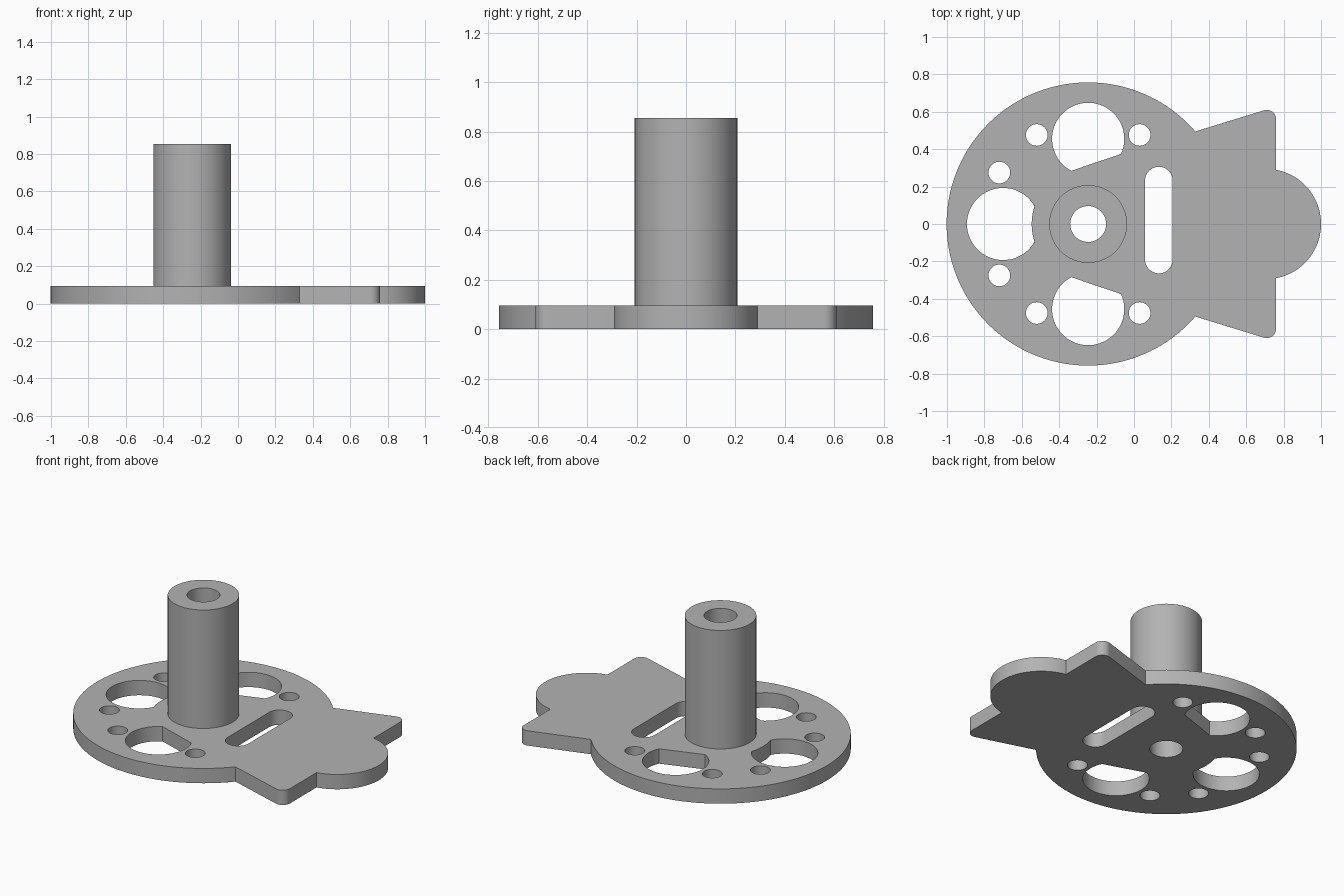
import bpy
import bmesh
from math import cos, sin, radians

if "Cube" in bpy.data.objects:
    bpy.data.objects.remove(bpy.data.objects["Cube"], do_unlink=True)

HUB_X = -0.245
PLATE_TOP = 0.095
HUB_TOP = 0.855

grey = bpy.data.materials.new("plain grey")
grey.use_nodes = True
colour = (0.45, 0.45, 0.45, 1)
grey.diffuse_color = colour
grey.node_tree.nodes["Principled BSDF"].inputs["Base Color"].default_value = colour


def arc(x, y, r, start, end, steps=48):
    """Points along an arc, angles in degrees."""
    angles = [radians(start + (end - start) * i / steps) for i in range(steps + 1)]
    return [(x + r * cos(a), y + r * sin(a)) for a in angles]


def circle(x, y, r, steps=48):
    return arc(x, y, r, 0, 360, steps)[:-1]


def mirror(points):
    return [(x, -y) for x, y in reversed(points)]


def extrude_outline(name, loops, bottom, top):
    """Solid from an outer loop and any number of hole loops."""
    bm = bmesh.new()
    for loop in loops:
        verts = [bm.verts.new((x, y, bottom)) for x, y in loop]
        for a, b in zip(verts, verts[1:] + verts[:1]):
            bm.edges.new((a, b))
    bmesh.ops.triangle_fill(bm, edges=bm.edges[:], use_beauty=True)
    result = bmesh.ops.extrude_face_region(bm, geom=bm.faces[:], use_keep_orig=True)
    raised = [g for g in result["geom"] if isinstance(g, bmesh.types.BMVert)]
    bmesh.ops.translate(bm, verts=raised, vec=(0, 0, top - bottom))
    bmesh.ops.recalc_face_normals(bm, faces=bm.faces[:])
    mesh = bpy.data.meshes.new(name)
    bm.to_mesh(mesh)
    bm.free()
    mesh.materials.append(grey)
    obj = bpy.data.objects.new(name, mesh)
    bpy.context.collection.objects.link(obj)
    bpy.ops.object.select_all(action="DESELECT")
    obj.select_set(True)
    bpy.context.view_layer.objects.active = obj
    bpy.ops.object.shade_smooth_by_angle(angle=radians(30))
    return obj


# Plate outline: disc, two rounded ears and a round nose
ear = arc(0.71, 0.56, 0.05, 0, 107, 12)
nose = arc(0.705, 0, 0.295, -79.3, 79.3)
disc = arc(HUB_X, 0, 0.757, 40.8, 319.2, 120)
outline = disc + mirror(ear) + nose + ear

# Large windows: two cut by a straight chord, one by an arc around the hub
side_window = arc(HUB_X, 0.455, 0.193, -25, 242)
end_window = arc(-0.70, 0, 0.193, 30, 330) + arc(HUB_X, 0, 0.302, 198.6, 161.4, 16)[1:-1]

# Long slot with rounded ends
slot = arc(0.133, 0.232, 0.074, 0, 180, 24) + arc(0.133, -0.19, 0.074, 180, 360, 24)

holes = [side_window, mirror(side_window), end_window, slot, circle(HUB_X, 0, 0.096)]

# Small bolt holes, in mirrored pairs
for x, y in ((-0.52, 0.476), (0.03, 0.476), (-0.72, 0.275)):
    for side in (1, -1):
        holes.append(circle(x, side * y, 0.058, 32))

extrude_outline("base_plate", [outline] + holes, 0, PLATE_TOP)

# Hollow hub standing on the plate
extrude_outline("hub_tube", [circle(HUB_X, 0, 0.208, 64), circle(HUB_X, 0, 0.096)],
                PLATE_TOP, HUB_TOP)
